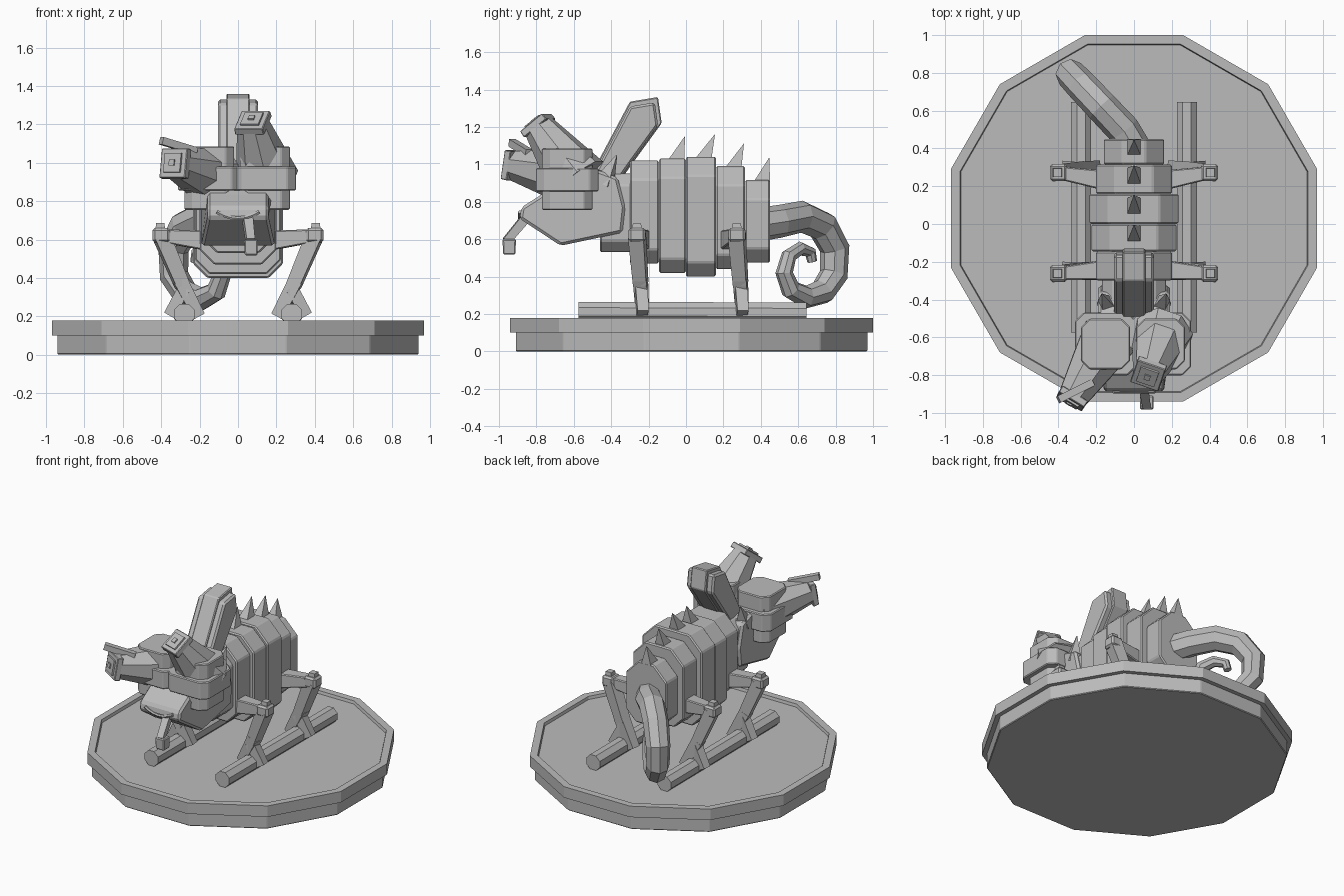
import bpy, bmesh, math
from mathutils import Vector, Matrix

cube = bpy.data.objects.get("Cube")
if cube:
    bpy.data.objects.remove(cube)

grey = bpy.data.materials.new("stone grey")
grey.use_nodes = True
GREY = (0.5, 0.5, 0.5, 1)
grey.diffuse_color = GREY
grey.node_tree.nodes["Principled BSDF"].inputs["Base Color"].default_value = GREY


def finish(name, bm, bevel=0):
    bmesh.ops.recalc_face_normals(bm, faces=bm.faces)
    if bevel:
        bmesh.ops.bevel(bm, geom=bm.edges[:], offset=bevel, segments=1,
                        affect='EDGES', profile=0.5)
    mesh = bpy.data.meshes.new(name)
    bm.to_mesh(mesh)
    bm.free()
    obj = bpy.data.objects.new(name, mesh)
    mesh.materials.append(grey)
    bpy.context.collection.objects.link(obj)
    return obj


def prism(name, outline, depth, bevel=0):
    """Extrude a closed outline of 3D points along the depth vector."""
    bm = bmesh.new()
    face = bm.faces.new([bm.verts.new(p) for p in outline])
    new = bmesh.ops.extrude_face_region(bm, geom=[face])["geom"]
    verts = [v for v in new if isinstance(v, bmesh.types.BMVert)]
    bmesh.ops.translate(bm, verts=verts, vec=depth)
    return finish(name, bm, bevel)


def side_plate(name, profile, half, bevel=0):
    return prism(name, [(-half, y, z) for y, z in profile], (2 * half, 0, 0), bevel)


def chamfered(w, h, c, top=None):
    """Eight-sided outline of a rectangle with cut corners."""
    t = top or c
    return [(-w + c, -h), (w - c, -h), (w, -h + c), (w, h - t),
            (w - t, h), (-w + t, h), (-w, h - t), (-w, -h + c)]


def beam(name, a, b, r1, r2, sides=4, bevel=0):
    """Tapered straight bar from a to b; r is the half width."""
    a, b = Vector(a), Vector(b)
    bm = bmesh.new()
    k = 1 / math.cos(math.pi / sides)
    bmesh.ops.create_cone(bm, cap_ends=True, segments=sides, radius1=r1 * k,
                          radius2=r2 * k, depth=(b - a).length,
                          matrix=Matrix.Rotation(math.pi / sides, 4, 'Z'))
    turn = (b - a).to_track_quat('Z', 'Y').to_matrix().to_4x4()
    bmesh.ops.transform(bm, verts=bm.verts, matrix=Matrix.Translation((a + b) / 2) @ turn)
    return finish(name, bm, bevel)


def tube(name, points, radii, depth, res=2):
    curve = bpy.data.curves.new(name, 'CURVE')
    curve.dimensions = '3D'
    curve.bevel_depth, curve.bevel_resolution = depth, res
    curve.use_fill_caps = True
    line = curve.splines.new('POLY')
    line.points.add(len(points) - 1)
    for pt, co, r in zip(line.points, points, radii):
        pt.co, pt.radius = (*co, 1), r
    line.use_smooth = False
    curve.materials.append(grey)
    obj = bpy.data.objects.new(name, curve)
    bpy.context.collection.objects.link(obj)


# Stepped twelve-sided base with a recessed top
BASE_Y = 0.03
beam("base_foot", (0, BASE_Y, 0), (0, BASE_Y, 0.11), 0.94, 0.94, 12, 0.005)
bm = bmesh.new()
R = 0.97 / math.cos(math.pi / 12)
ring = [(R * math.cos(math.radians(15 + 30 * i)),
         BASE_Y + R * math.sin(math.radians(15 + 30 * i))) for i in range(12)]
bottom = bm.faces.new([bm.verts.new((x, y, 0.1)) for x, y in ring])
new = bmesh.ops.extrude_face_region(bm, geom=[bottom])["geom"]
bmesh.ops.translate(bm, verts=[v for v in new if isinstance(v, bmesh.types.BMVert)], vec=(0, 0, 0.078))
top = [f for f in new if isinstance(f, bmesh.types.BMFace)]
bmesh.ops.recalc_face_normals(bm, faces=bm.faces)
bmesh.ops.inset_region(bm, faces=top, thickness=0.05)
bmesh.ops.inset_region(bm, faces=top, thickness=0.005, depth=-0.02)
finish("base_tray", bm)

# Rails and gripping legs
for side, label in ((1, "left"), (-1, "right")):
    beam(f"{label}_rail", (side * 0.28, -0.575, 0.212), (side * 0.28, 0.645, 0.208), 0.053, 0.053, 8)
    for pos, end, y0, y1 in (("front", "leg", -0.24, -0.262), ("rear", "leg", 0.225, 0.272)):
        n = f"{label}_{pos}_{end}"
        beam(n + "_upper", (side * 0.12, y0, 0.59), (side * 0.4, y1, 0.62), 0.055, 0.034, 4, 0.006)
        beam(n + "_knee", (side * 0.4, y1, 0.585), (side * 0.4, y1, 0.66), 0.045, 0.045, 4, 0.012)
        beam(n + "_knee_cap", (side * 0.405, y1, 0.64), (side * 0.405, y1, 0.685), 0.026, 0.022)
        beam(n + "_shin", (side * 0.4, y1, 0.62), (side * 0.29, y1 + 0.02, 0.36), 0.042, 0.036)
        beam(n + "_inner_toe", (side * 0.305, y1 + 0.018, 0.39), (side * 0.205, y1 + 0.03, 0.2), 0.037, 0.032)
        beam(n + "_outer_toe", (side * 0.275, y1 + 0.02, 0.35), (side * 0.355, y1 + 0.03, 0.205), 0.033, 0.03)

# Body bands: start, end, half width, bottom, top
BANDS = [(-0.3, -0.145, 0.2, 0.47, 1.02), (-0.145, 0, 0.225, 0.42, 1.03),
         (0, 0.16, 0.235, 0.4, 1.04), (0.16, 0.315, 0.2, 0.44, 0.99),
         (0.315, 0.45, 0.16, 0.475, 0.915)]
for i, (ya, yb, w, lo, hi) in enumerate(BANDS):
    mid, half = (lo + hi) / 2, (hi - lo) / 2
    shape = [(x, ya, mid + z) for x, z in chamfered(w, half, 0.075, 0.1)]
    prism(f"body_band_{i + 1}", shape, (0, yb - ya, 0), 0.008)
    # Raked spine above each band but the first
    if i:
        bm = bmesh.new()
        foot = [bm.verts.new((x, ya + y, hi - 0.02))
                for x, y in ((-0.04, 0.04), (0.04, 0.04), (0.04, 0.135), (-0.04, 0.135))]
        tip = bm.verts.new((0, yb - 0.005, hi + 0.122))
        bm.faces.new(foot)
        for j in range(4):
            bm.faces.new((foot[j], foot[j - 1], tip))
        finish(f"back_spine_{i}", bm)
prism("neck", [(x, -0.46, 0.74 + z) for x, z in chamfered(0.17, 0.21, 0.06)], (0, 0.2, 0), 0.008)

# Curled tail in a slanted upright plane
COIL = [(0.4, 0.68, 0.09), (0.5, 0.695, 0.088), (0.62, 0.72, 0.086), (0.73, 0.67, 0.084),
        (0.795, 0.55, 0.08), (0.79, 0.41, 0.076), (0.73, 0.32, 0.07), (0.64, 0.29, 0.062),
        (0.56, 0.33, 0.054), (0.525, 0.42, 0.047), (0.55, 0.51, 0.042), (0.61, 0.55, 0.038),
        (0.665, 0.53, 0.032), (0.675, 0.48, 0.026)]
tube("curled_tail", [(-0.95 * max(0, y - 0.44), y, z) for y, z, r in COIL],
     [r for y, z, r in COIL], 1)

# Head, mouth and tongue
HEAD = [(-0.88, 0.77), (-0.89, 0.71), (-0.67, 0.565), (-0.34, 0.635), (-0.325, 0.77),
        (-0.365, 0.93), (-0.5, 0.98), (-0.62, 0.95), (-0.77, 0.84)]
head = side_plate("head", HEAD, 0.19, 0.015)
for v in head.data.vertices:
    if v.co.y < -0.7:
        v.co.x *= 0.84
tube("mouth_line", [(0.11 * t, -0.887, 0.71 + 0.035 * t * t) for t in (-1, -0.7, -0.35, 0, 0.35, 0.7, 1)],
     [1] * 7, 0.011, 1)
beam("tongue", (0.05, -0.86, 0.71), (0.065, -0.96, 0.59), 0.025, 0.022)
beam("tongue_tip", (0.068, -0.945, 0.6), (0.068, -0.945, 0.518), 0.036, 0.033, 4, 0.006)

# Tall crest with a raised middle ridge
CREST = [(-0.51, 0.94), (-0.3, 1.335), (-0.15, 1.36), (-0.13, 1.22), (-0.29, 1.0), (-0.36, 0.9)]
side_plate("crest_ridge", CREST, 0.06, 0.006)
side_plate("crest", [(-0.29 + (y + 0.29) * 0.88, 1.12 + (z - 1.12) * 0.88) for y, z in CREST], 0.105, 0.012)
for side, label in ((1, "left"), (-1, "right")):
    beam(f"{label}_cheek_horn", (side * 0.14, -0.44, 0.9), (side * 0.17, -0.37, 1.05), 0.045, 0.002)

# Swivelling eyes: octagonal socket, collar, cone and square pupil plates
for label, x, base, tip, r in (("left", 0.14, (0.15, -0.58, 0.92), (0.078, -0.79, 1.205), 0.155),
                               ("right", -0.15, (-0.13, -0.6, 0.93), (-0.325, -0.92, 0.995), 0.15)):
    for part, half, lo, hi in (("socket", 0.13, 0.755, 1.085), ("collar", 0.162, 0.855, 0.98)):
        shape = [(x + px, -0.635 + py, lo) for px, py in chamfered(half, half + 0.004, 0.045)]
        prism(f"{label}_eye_{part}", shape, (0, 0, hi - lo), 0.006)
    base, tip = Vector(base), Vector(tip)
    d = (tip - base).normalized()
    beam(f"{label}_eye_cone", base, tip, r, 0.078, 8)
    beam(f"{label}_eye_lid", tip - d * 0.015, tip + d * 0.025, 0.08, 0.078, 4, 0.004)
    beam(f"{label}_eye_iris", tip, tip + d * 0.036, 0.052, 0.05)
    beam(f"{label}_eye_pupil", tip, tip + d * 0.044, 0.016, 0.016)
beam("right_eye_brow", (-0.4, -0.93, 1.115), (-0.22, -0.84, 1.06), 0.02, 0.02)
